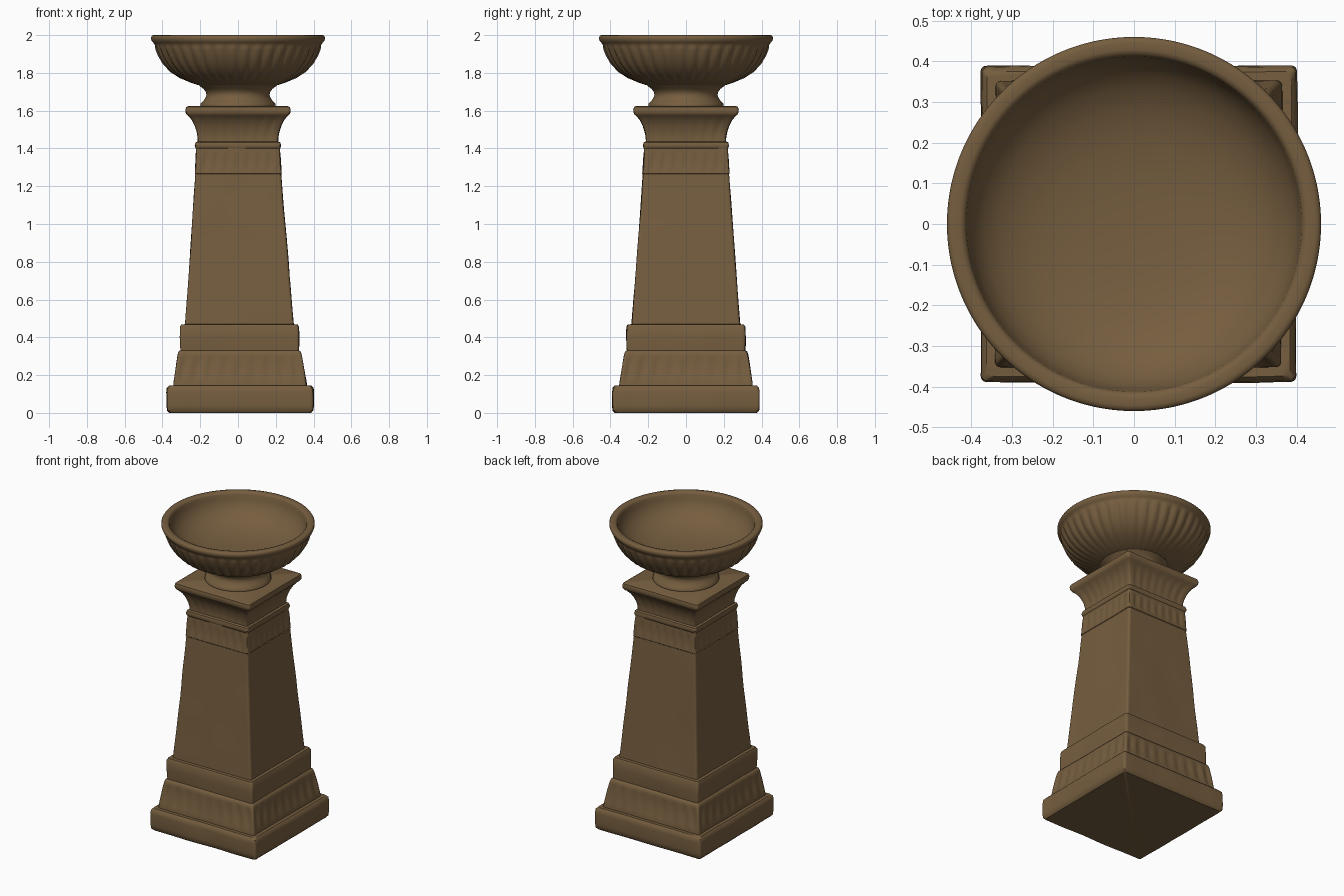
import bpy, bmesh, math
from mathutils import Vector, noise

stone = bpy.data.materials.new("brown stone")
stone.diffuse_color = (0.181, 0.112, 0.050, 1)


def lean(z):
    # the pedestal base sits slightly to the right of the bowl axis
    return 0.012 * max(0.0, 1 - z / 1.4)


def square_ring(h, z, amp, flutes, r=0.014, n=48):
    """Rounded square of half width h, optionally rippled by carved tongues."""
    pts = []
    for k in range(4):
        c, s = [(1, 0), (0, 1), (-1, 0), (0, -1)][k]
        for i in range(n):
            u = math.sin((2 * i / n - 1) * math.pi / 2)
            p = Vector((h, u * h))
            b = h - r
            q = Vector((b, max(-b, min(b, p.y))))
            p = q + (p - q).normalized() * r
            fade = min(1, (1 - abs(u)) * 8)
            p.x -= amp * fade * (0.5 + 0.5 * math.cos(u * flutes * math.pi))
            x, y = c * p.x - s * p.y, s * p.x + c * p.y
            w = 1 + 0.012 * noise.noise(Vector((x * 5, y * 5, z * 5)))  # worn stone
            pts.append((x * w + lean(z), y * w, z))
    return pts


def round_ring(rad, z, amp, flutes, n=240):
    pts = []
    for i in range(n):
        a = 2 * math.pi * i / n
        rr = rad - amp * (0.5 + 0.5 * math.cos(a * flutes)) ** 2
        pts.append((rr * math.cos(a), rr * math.sin(a), z))
    return pts


def loft(name, ring, rows, flutes=0, angle=40):
    """Skin a stack of rings; rows are (half width, height[, carving depth])."""
    bm = bmesh.new()
    loops = []
    for row in rows:
        amp = row[2] if len(row) > 2 else 0
        loops.append([bm.verts.new(p) for p in ring(row[0], row[1], amp, flutes)])
    n = len(loops[0])
    for a, b in zip(loops, loops[1:]):
        for i in range(n):
            j = (i + 1) % n
            bm.faces.new((a[i], a[j], b[j], b[i]))
    bm.faces.new(loops[0][::-1])
    bm.faces.new(loops[-1])
    me = bpy.data.meshes.new(name)
    bm.to_mesh(me)
    bm.free()
    me.materials.append(stone)
    ob = bpy.data.objects.new(name, me)
    bpy.context.collection.objects.link(ob)
    bpy.context.view_layer.objects.active = ob
    ob.select_set(True)
    bpy.ops.object.shade_smooth_by_angle(angle=math.radians(angle))
    ob.select_set(False)
    return ob


# square pedestal, bottom to top
loft("plinth", square_ring, [(0.375, 0.0), (0.386, 0.012), (0.389, 0.04), (0.389, 0.11),
                             (0.386, 0.133), (0.374, 0.145)])
loft("carved_base_band", square_ring,
     [(0.352, 0.14), (0.351, 0.16), (0.348, 0.18, 0.004), (0.342, 0.22, 0.010),
      (0.336, 0.26, 0.010), (0.330, 0.295, 0.004), (0.327, 0.31), (0.322, 0.325), (0.312, 0.332)],
     flutes=9)
loft("base_block", square_ring, [(0.312, 0.32), (0.314, 0.35), (0.315, 0.40), (0.313, 0.455),
                                 (0.306, 0.468), (0.28, 0.47)])
loft("shaft", square_ring, [(0.287 - 0.060 * i / 12, 0.46 + 0.81 * i / 12) for i in range(13)])
loft("neck_band", square_ring,
     [(0.225, 1.262), (0.230, 1.268), (0.229, 1.28), (0.228, 1.30, 0.006), (0.226, 1.34, 0.007),
      (0.224, 1.37, 0.004), (0.222, 1.385), (0.221, 1.40)], flutes=8)
loft("neck_ring", square_ring, [(0.215, 1.395), (0.223, 1.40), (0.228, 1.415), (0.223, 1.432),
                                (0.212, 1.438)])
loft("capital", square_ring,
     [(0.212, 1.43), (0.213, 1.46, 0.003), (0.219, 1.49, 0.004), (0.229, 1.52, 0.004),
      (0.243, 1.548, 0.003), (0.260, 1.570), (0.270, 1.578), (0.276, 1.588), (0.278, 1.605),
      (0.274, 1.619), (0.262, 1.625)], flutes=8)

# round foot under the bowl
loft("bowl_foot", round_ring,
     [(0.195, 1.615), (0.200, 1.625), (0.198, 1.636), (0.185, 1.65), (0.172, 1.668),
      (0.167, 1.685), (0.171, 1.70), (0.182, 1.715), (0.196, 1.725), (0.203, 1.732),
      (0.203, 1.742)])

# fluted bowl with rolled rim and hollow inside
loft("bowl", round_ring,
     [(0.19, 1.73), (0.22, 1.738), (0.255, 1.75, 0.002), (0.31, 1.773, 0.006), (0.36, 1.805, 0.009),
      (0.400, 1.848, 0.010), (0.425, 1.89, 0.011), (0.437, 1.92, 0.010), (0.441, 1.937, 0.005),
      (0.441, 1.950), (0.447, 1.958), (0.455, 1.966), (0.460, 1.978), (0.460, 1.990),
      (0.455, 1.998), (0.446, 2.0), (0.428, 2.0), (0.418, 1.997), (0.412, 1.985), (0.408, 1.96),
      (0.395, 1.925), (0.37, 1.89), (0.33, 1.857), (0.27, 1.828), (0.20, 1.810), (0.12, 1.800),
      (0.05, 1.797), (0.01, 1.796)], flutes=40, angle=50)
